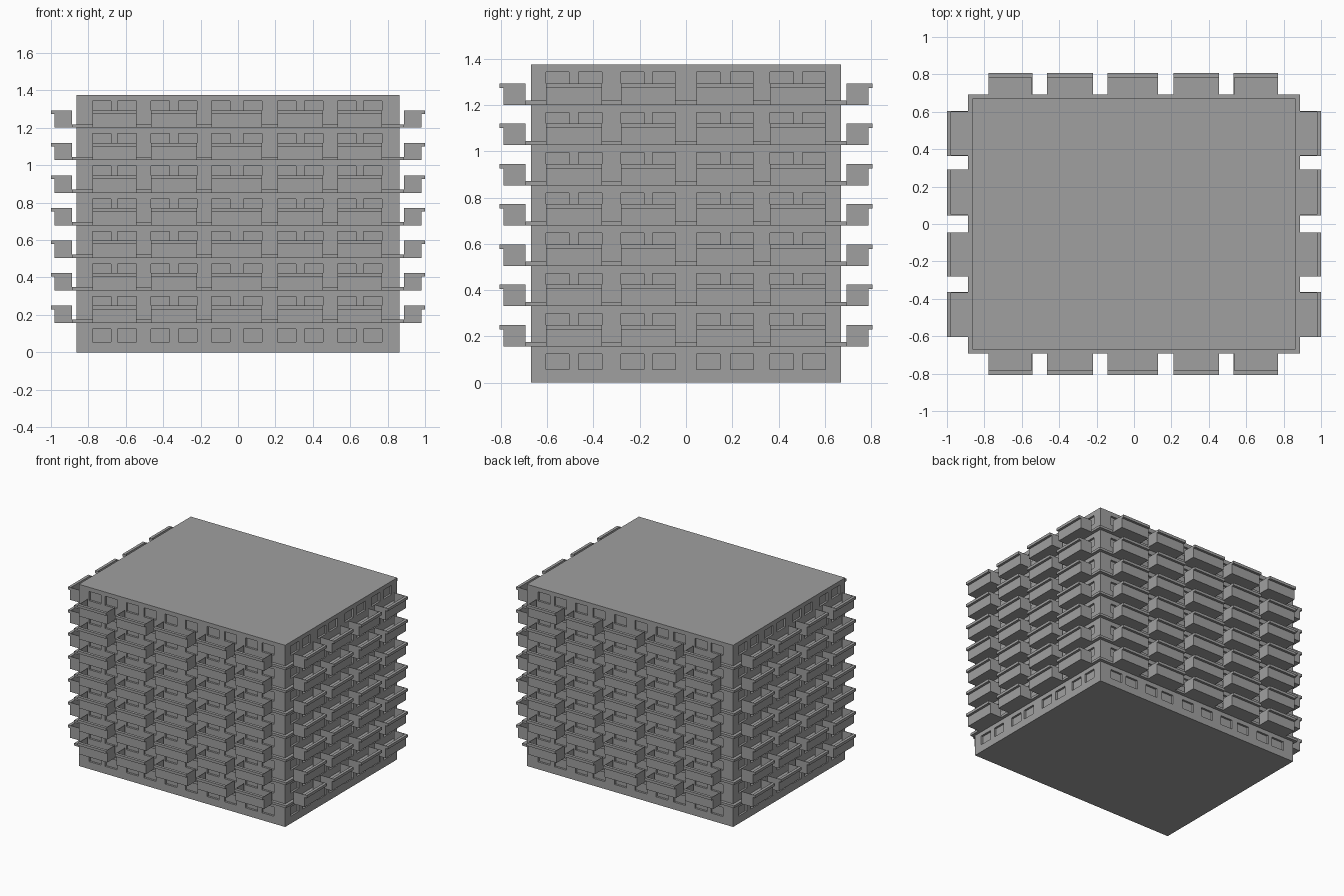
import bpy
import bmesh
from mathutils import Vector

if "Cube" in bpy.data.objects:
    bpy.data.objects.remove(bpy.data.objects["Cube"], do_unlink=True)

HALF_X, HALF_Y, HEIGHT = 0.864, 0.67, 1.375
FLOORS, STEP = 8, 0.174
FIRST_LEDGE, SLAB = 0.157, 0.018
LEDGE_OUT, PANEL_OUT, RAIL_OUT = 0.023, 0.118, 0.136
PARAPET, RAIL_H, THIN = 0.093, 0.02, 0.004
WIN_W, WIN_LOW, WIN_HIGH, WIN_DEPTH = 0.1, 0.056, 0.125, 0.015

# Start and end of each window pair, which is also the balcony width
LONG_BAYS = [(-0.778, -0.543), (-0.466, -0.218), (-0.142, 0.129), (0.211, 0.455), (0.532, 0.77)]
SHORT_BAYS = [(-0.605, -0.364), (-0.281, -0.045), (0.046, 0.292), (0.364, 0.604)]

concrete = bpy.data.materials.new("concrete grey")
concrete.use_nodes = True
GREY = (0.35, 0.35, 0.35, 1)
concrete.diffuse_color = GREY
concrete.node_tree.nodes["Principled BSDF"].inputs["Base Color"].default_value = GREY


def finish(bm, name):
    bmesh.ops.recalc_face_normals(bm, faces=bm.faces)
    mesh = bpy.data.meshes.new(name)
    bm.to_mesh(mesh)
    bm.free()
    mesh.materials.append(concrete)
    obj = bpy.data.objects.new(name, mesh)
    bpy.context.collection.objects.link(obj)


def box(bm, lo, hi):
    lo, hi = Vector(lo), Vector(hi)
    verts = bmesh.ops.create_cube(bm, size=1)["verts"]
    for v in verts:
        v.co = (lo + hi) / 2 + v.co * (hi - lo)


def windows(bays):
    return [w for a, b in bays for w in ((a, a + WIN_W), (b - WIN_W, b))]


# Main block with recessed windows
bm = bmesh.new()
box(bm, (-HALF_X, -HALF_Y, 0), (HALF_X, HALF_Y, HEIGHT))
levels = [(WIN_LOW + i * STEP, WIN_HIGH + i * STEP) for i in range(FLOORS)]
spans = (windows(LONG_BAYS), windows(SHORT_BAYS), levels)
for axis, ranges in enumerate(spans):
    normal = Vector((axis == 0, axis == 1, axis == 2))
    for cut in [c for r in ranges for c in r]:
        geom = bm.verts[:] + bm.edges[:] + bm.faces[:]
        bmesh.ops.bisect_plane(bm, geom=geom, plane_co=normal * cut, plane_no=normal)


def inside(value, ranges):
    return any(a < value < b for a, b in ranges)


bm.normal_update()
panes = []
for f in bm.faces:
    c = f.calc_center_median()
    along = 0 if abs(f.normal.y) > 0.5 else 1
    if abs(f.normal.z) < 0.5 and inside(c.z, levels) and inside(c[along], spans[along]):
        panes.append(f)
for f in bmesh.ops.extrude_discrete_faces(bm, faces=panes)["faces"]:
    f.normal_update()
    bmesh.ops.translate(bm, vec=f.normal * -WIN_DEPTH, verts=f.verts)
finish(bm, "main_block")

# Thin ledge around every upper floor
bm = bmesh.new()
for i in range(FLOORS - 1):
    z = FIRST_LEDGE + i * STEP
    x, y = HALF_X + LEDGE_OUT, HALF_Y + LEDGE_OUT
    box(bm, (-x, -y, z), (x, y, z + SLAB))
finish(bm, "floor_ledges")


# Open balcony: floor, front panel, two end panels and a projecting rail
def balcony(bm, a, b, half, z, axis, sign):
    ledge, panel, rail = half + LEDGE_OUT, half + PANEL_OUT, half + RAIL_OUT
    top = z + PARAPET
    parts = [
        (a, b, ledge - THIN, panel, z, z + SLAB),
        (a, b, panel - THIN, panel, z, top),
        (a, a + THIN, ledge, panel, z, top),
        (b - THIN, b, ledge, panel, z, top),
        (a, b, panel - THIN, rail, top - RAIL_H, top),
    ]
    for u0, u1, v0, v1, z0, z1 in parts:
        v0, v1 = sorted((sign * v0, sign * v1))
        if axis == "x":
            box(bm, (u0, v0, z0), (u1, v1, z1))
        else:
            box(bm, (v0, u0, z0), (v1, u1, z1))


SIDES = [
    ("front_balconies", LONG_BAYS, HALF_Y, "x", -1),
    ("back_balconies", LONG_BAYS, HALF_Y, "x", 1),
    ("left_balconies", SHORT_BAYS, HALF_X, "y", 1),
    ("right_balconies", SHORT_BAYS, HALF_X, "y", -1),
]
for name, bays, half, axis, sign in SIDES:
    bm = bmesh.new()
    for i in range(FLOORS - 1):
        for a, b in bays:
            balcony(bm, a, b, half, FIRST_LEDGE + i * STEP, axis, sign)
    finish(bm, name)
